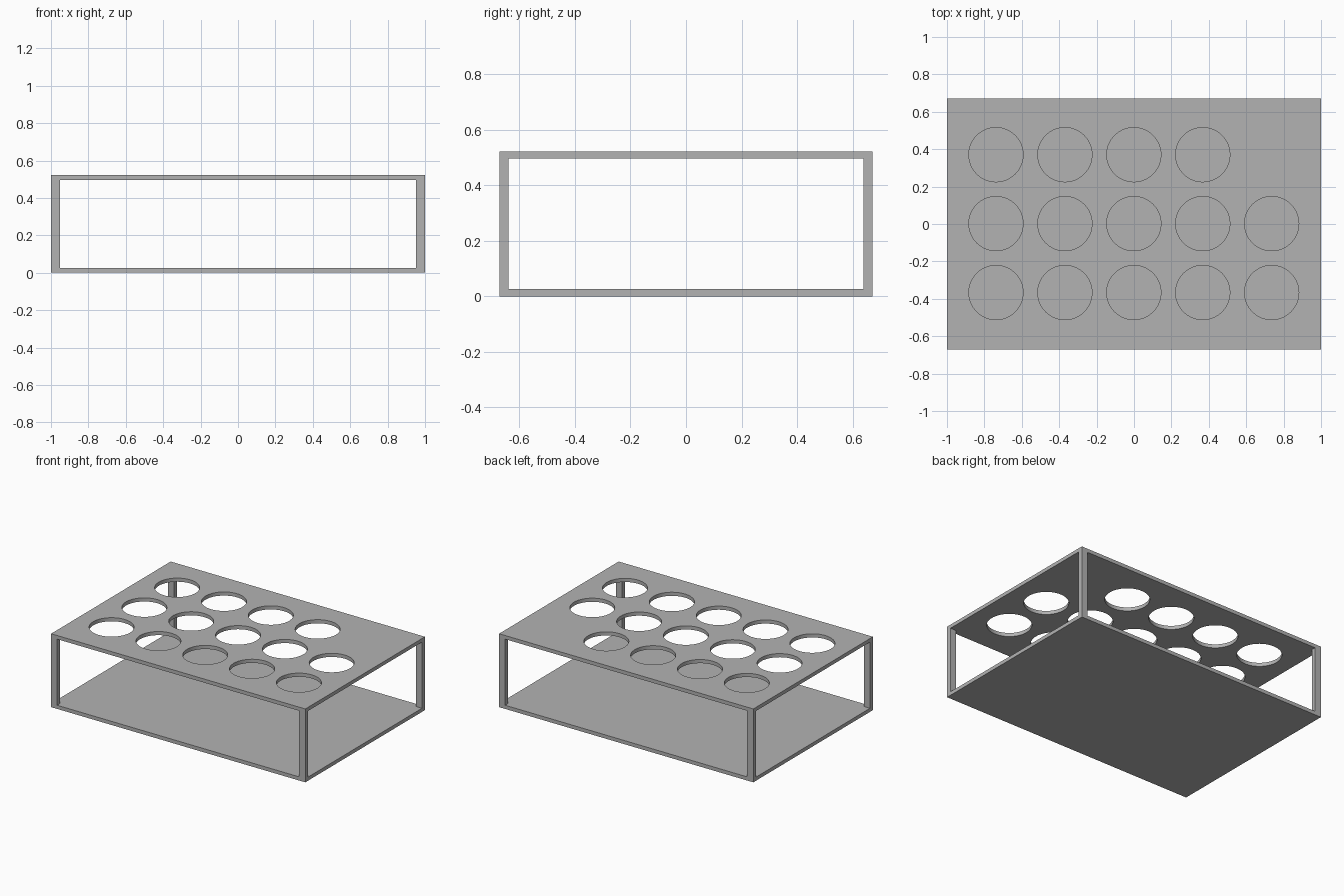
import bpy
import bmesh
from mathutils import Matrix, Vector

if "Cube" in bpy.data.objects:
    bpy.data.objects.remove(bpy.data.objects["Cube"], do_unlink=True)

HALF_X, HALF_Y, HEIGHT = 1.0, 0.672, 0.522
PLATE = 0.026
POST_X, POST_Y = 0.048, 0.033
RADIUS = 0.145
COLS, ROWS = 5, 3
PITCH = 0.3685

grey = bpy.data.materials.new("grey plastic")
grey.use_nodes = True
colour = (0.45, 0.45, 0.45, 1)
grey.diffuse_color = colour
grey.node_tree.nodes["Principled BSDF"].inputs["Base Color"].default_value = colour


def finish(name, bm):
    mesh = bpy.data.meshes.new(name)
    bm.to_mesh(mesh)
    bm.free()
    mesh.materials.append(grey)
    obj = bpy.data.objects.new(name, mesh)
    bpy.context.collection.objects.link(obj)
    return obj


def box(name, low, high):
    low, high = Vector(low), Vector(high)
    bm = bmesh.new()
    matrix = Matrix.Translation((low + high) / 2) @ Matrix.Diagonal((*(high - low), 1))
    bmesh.ops.create_cube(bm, size=1, matrix=matrix)
    return finish(name, bm)


# Floor and top plates
box("base_plate", (-HALF_X, -HALF_Y, 0), (HALF_X, HALF_Y, PLATE))
top = box("top_plate", (-HALF_X, -HALF_Y, HEIGHT - PLATE), (HALF_X, HALF_Y, HEIGHT))

# Corner posts
for side, sx in (("right", -1), ("left", 1)):
    for end, sy in (("front", -1), ("back", 1)):
        xs = sorted((sx * HALF_X, sx * (HALF_X - POST_X)))
        ys = sorted((sy * HALF_Y, sy * (HALF_Y - POST_Y)))
        box(f"{end}_{side}_post", (xs[0], ys[0], PLATE), (xs[1], ys[1], HEIGHT - PLATE))

# Grid of round holes, with the back left place left solid
bm = bmesh.new()
for col in range(COLS):
    for row in range(ROWS):
        if col == COLS - 1 and row == ROWS - 1:
            continue
        centre = (PITCH * (col - 2) - 0.001, PITCH * (row - 1) + 0.002, HEIGHT - PLATE / 2)
        bmesh.ops.create_cone(bm, cap_ends=True, segments=64, radius1=RADIUS,
                              radius2=RADIUS, depth=PLATE * 4,
                              matrix=Matrix.Translation(centre))
cutter = finish("hole_cutter", bm)
cutter.hide_render = True

cut = top.modifiers.new("holes", "BOOLEAN")
cut.operation = "DIFFERENCE"
cut.solver = "EXACT"
cut.object = cutter
bpy.ops.object.select_all(action="DESELECT")
top.select_set(True)
bpy.context.view_layer.objects.active = top
bpy.ops.object.modifier_apply(modifier=cut.name)
bpy.data.objects.remove(cutter, do_unlink=True)
bpy.ops.object.shade_smooth_by_angle()
